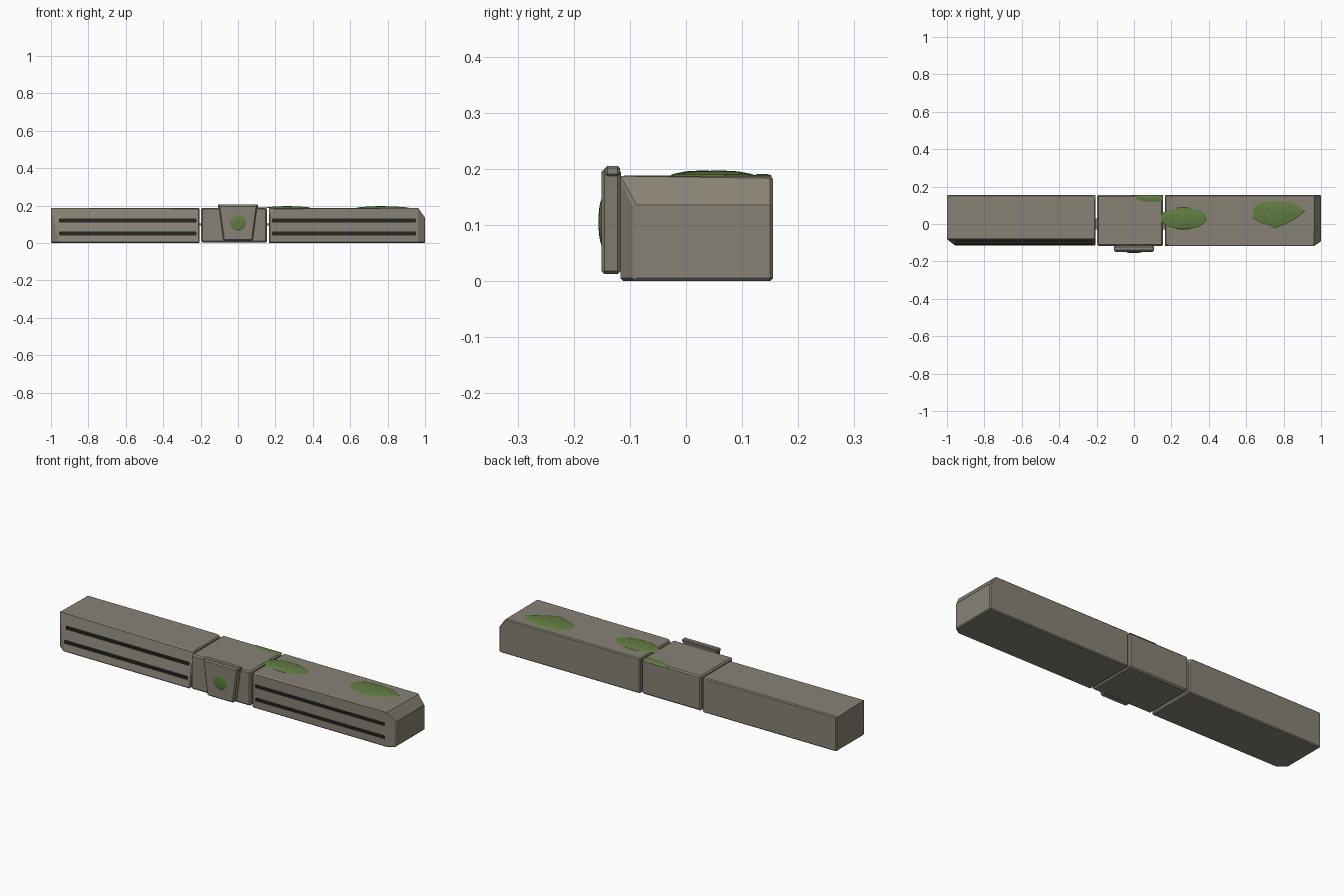
import bpy, bmesh, math
from mathutils import Vector

if "Cube" in bpy.data.objects:
    bpy.data.objects.remove(bpy.data.objects["Cube"])


def material(name, rgb):
    m = bpy.data.materials.new(name)
    m.use_nodes = True
    m.diffuse_color = (*rgb, 1)
    m.node_tree.nodes["Principled BSDF"].inputs["Base Color"].default_value = (*rgb, 1)
    return m


STONE = material("stone", (0.25, 0.225, 0.18))
MOSS = material("moss", (0.12, 0.2, 0.055))
DARK = material("groove dark", (0.02, 0.019, 0.016))

BACK, FRONT, TOP = 0.155, -0.117, 0.187


def finish(bm, name, mat, bevel=0.0):
    bmesh.ops.recalc_face_normals(bm, faces=bm.faces)
    me = bpy.data.meshes.new(name)
    bm.to_mesh(me)
    bm.free()
    ob = bpy.data.objects.new(name, me)
    bpy.context.collection.objects.link(ob)
    me.materials.append(mat)
    if bevel:
        mod = ob.modifiers.new("worn edges", "BEVEL")
        mod.width, mod.segments = bevel, 1
        mod.limit_method, mod.angle_limit = "ANGLE", math.radians(40)
    return ob


def block(name, lo, hi, mat=STONE, chips=(), bevel=0.0):
    """Box between two corners; each chip is a plane (point, outward normal)."""
    lo, hi = Vector(lo), Vector(hi)
    bm = bmesh.new()
    bmesh.ops.create_cube(bm, size=1)
    for v in bm.verts:
        v.co = (lo + hi) / 2 + v.co * (hi - lo)
    for point, normal in chips:
        geom = bm.verts[:] + bm.edges[:] + bm.faces[:]
        cut = bmesh.ops.bisect_plane(bm, geom=geom, plane_co=point,
                                     plane_no=normal, clear_outer=True)
        edges = [e for e in cut["geom_cut"] if isinstance(e, bmesh.types.BMEdge)]
        bmesh.ops.contextual_create(bm, geom=edges)
    return finish(bm, name, mat, bevel)


def groove(ob, x0, x1, z, y_bottom):
    cutter = block(ob.name + "_groove_cutter", (x0, -0.2, z - 0.008),
                   (x1, y_bottom, z + 0.008), DARK)
    cutter.hide_render = True
    cutter.hide_viewport = True
    cutter.display_type = "WIRE"
    mod = ob.modifiers.new("groove", "BOOLEAN")
    mod.object, mod.operation, mod.solver = cutter, "DIFFERENCE", "EXACT"
    mod.material_mode = "TRANSFER"


def mound(name, outline, centre, height, base):
    """Low dome of moss over a flat outline."""
    bm = bmesh.new()
    rings = []
    for scale, h in ((1, 0), (0.9, 0.4), (0.5, 0.85)):
        rings.append([bm.verts.new((centre[0] + (x - centre[0]) * scale,
                                    centre[1] + (y - centre[1]) * scale,
                                    base + h * height)) for x, y in outline])
    peak = bm.verts.new((*centre, base + height))
    n = len(outline)
    for i in range(n):
        j = (i + 1) % n
        for a, b in zip(rings, rings[1:]):
            bm.faces.new((a[i], a[j], b[j], b[i]))
        bm.faces.new((rings[-1][i], rings[-1][j], peak))
    bm.faces.new(rings[0][::-1])
    return finish(bm, name, MOSS)


# Three stone blocks with chipped corners
right_block = block("right_block", (-1, FRONT, 0), (-0.205, BACK, TOP), bevel=0.005, chips=[
    ((0, -0.08, TOP), (0, -0.187, 0.037)),
    ((-1, -0.08, 0), (-0.037, -0.045, 0)),
    ((-0.225, BACK, TOP), (1, 1, 0.9))])
middle_block = block("middle_block", (-0.197, FRONT, 0.003), (0.155, BACK, TOP + 0.001),
                     bevel=0.007)
left_block = block("left_block", (0.165, FRONT, 0), (1, BACK, TOP), bevel=0.005, chips=[
    ((1, 0, 0.135), (0.052, 0, 0.037)),
    ((1, -0.093, 0), (0.024, -0.037, 0)),
    ((0.185, FRONT, TOP), (-1, -1, 0.6))])

# Long grooves along the front
for z in (0.05, 0.12):
    groove(right_block, -0.955, -0.225, z, -0.117 + z * 0.2 + 0.012)
    groove(left_block, 0.185, 0.95, z, FRONT + 0.012)

# Dowels joining the blocks
for name, x in (("right_dowel", -0.201), ("left_dowel", 0.16)):
    block(name, (x - 0.01, -0.03, 0.093), (x + 0.01, 0.03, 0.105))


# Keystone: tapered plate with a cap at its top
def taper(name, half_top, half_bottom, z0, z1, y0, y1, bevel):
    bm = bmesh.new()
    front = [bm.verts.new((x, y0, z)) for x, z in
             ((-half_bottom, z0), (half_bottom, z0), (half_top, z1), (-half_top, z1))]
    face = bm.faces.new(front)
    ext = bmesh.ops.extrude_face_region(bm, geom=[face])
    for v in ext["geom"]:
        if isinstance(v, bmesh.types.BMVert):
            v.co.y = y1
    return finish(bm, name, STONE, bevel)


taper("keystone", 0.103, 0.078, 0.012, 0.2, -0.151, -0.116, 0.006)
block("keystone_cap", (-0.108, -0.144, 0.187), (0.108, -0.118, 0.205), bevel=0.004)

# Round moss boss on the keystone
bm = bmesh.new()
bmesh.ops.create_uvsphere(bm, u_segments=20, v_segments=10, radius=1)
for v in bm.verts:
    v.co = (v.co.x * 0.042, -0.149 + v.co.y * 0.007, 0.105 + v.co.z * 0.042)
boss = finish(bm, "keystone_moss", MOSS)
for p in boss.data.polygons:
    p.use_smooth = True

# Moss patches on top
oval = [(0.265 + 0.128 * math.cos(a), 0.03 + 0.06 * math.sin(a))
        for a in (i * math.tau / 20 for i in range(20))]
mound("inner_moss", oval, (0.265, 0.03), 0.011, TOP - 0.001)
mound("outer_moss", [(0.63, 0.03), (0.635, 0.09), (0.67, 0.117), (0.76, 0.125), (0.85, 0.115),
                     (0.92, 0.07), (0.88, 0.035), (0.82, 0.0), (0.75, -0.027), (0.73, -0.012),
                     (0.67, 0.005)], (0.76, 0.06), 0.011, TOP - 0.001)
mound("edge_moss", [(-0.01, 0.154), (0.01, 0.13), (0.06, 0.117), (0.155, 0.117),
                    (0.155, 0.154)], (0.09, 0.137), 0.005, TOP - 0.001)
